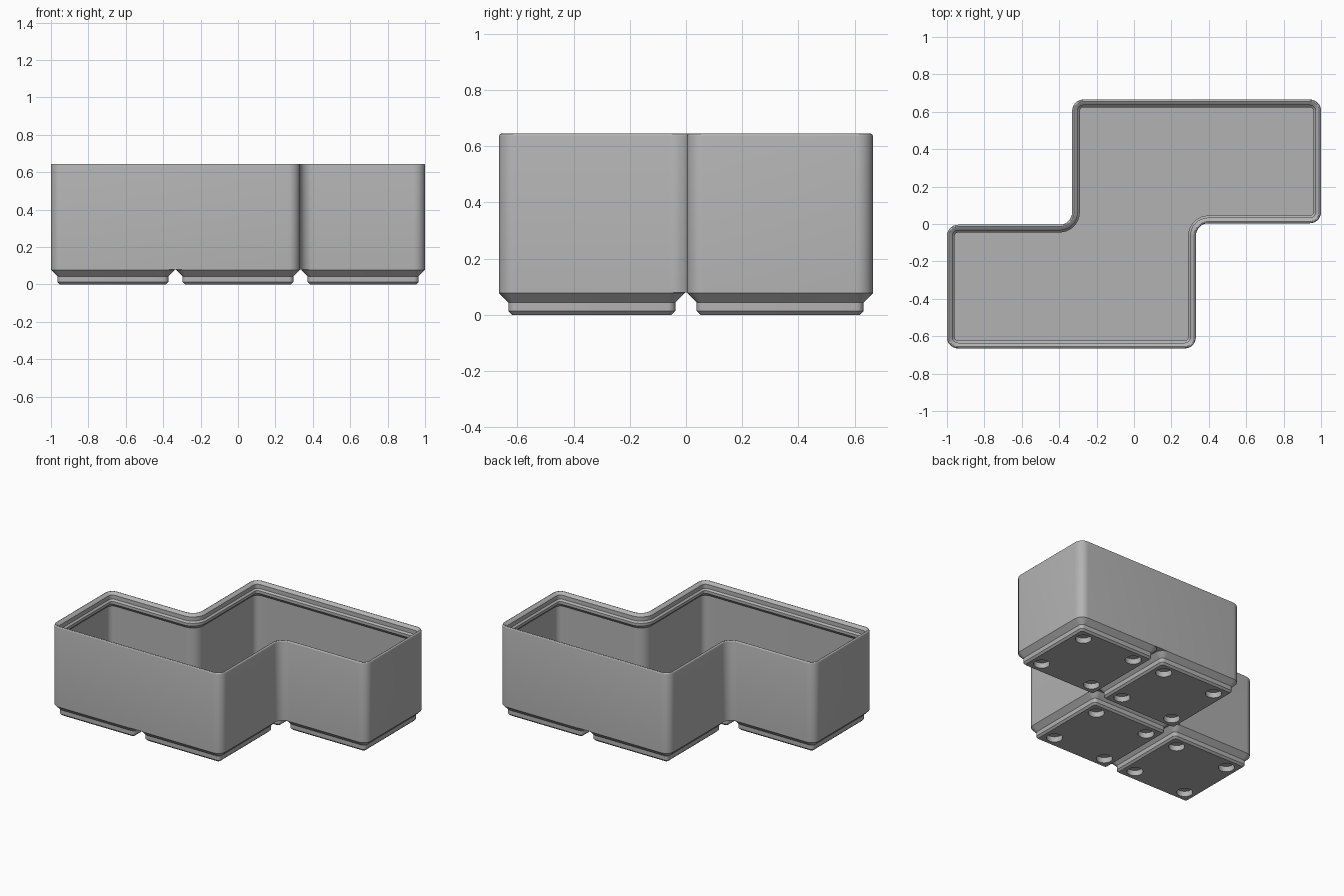
import bpy, bmesh, math
from mathutils import Vector

if "Cube" in bpy.data.objects:
    bpy.data.objects.remove(bpy.data.objects["Cube"], do_unlink=True)

MM = 2 / 125.5            # one millimetre in model units
CELL, GAP = 42 * MM, 0.25 * MM
RADIUS = 3.75 * MM
BASE, TOP, FLOOR = 4.95 * MM, 0.645, 7 * MM
STEPS = 8

grey = bpy.data.materials.new("Grey plastic")
grey.use_nodes = True
grey.diffuse_color = (0.45, 0.45, 0.45, 1)
grey.node_tree.nodes["Principled BSDF"].inputs["Base Color"].default_value = grey.diffuse_color


def outline(corners, inset):
    """Counter-clockwise right-angled outline, moved inward, with rounded corners."""
    pts = []
    for i, c in enumerate(corners):
        c = Vector(c)
        d_in = (c - Vector(corners[i - 1])).normalized()
        d_out = (Vector(corners[(i + 1) % len(corners)]) - c).normalized()
        turn = 1 if d_in.cross(d_out) > 0 else -1
        r = RADIUS - inset if turn > 0 else RADIUS + 2 * GAP + inset
        c = c + (d_out - d_in) * inset * turn
        centre = c + (d_out - d_in) * r
        for k in range(STEPS + 1):
            a = math.pi / 2 * k / STEPS
            pts.append(centre - d_out * r * math.cos(a) + d_in * r * math.sin(a))
    return pts


def loft(name, corners, profile):
    """Closed solid whose rings follow (inset, height) pairs."""
    bm = bmesh.new()
    rings = [[bm.verts.new((p.x, p.y, z)) for p in outline(corners, inset)]
             for inset, z in profile]
    for low, high in zip(rings, rings[1:]):
        for i in range(len(low)):
            bm.faces.new((low[i - 1], low[i], high[i], high[i - 1]))
    bm.faces.new(rings[0][::-1])
    bm.faces.new(rings[-1])
    bmesh.ops.recalc_face_normals(bm, faces=bm.faces)
    mesh = bpy.data.meshes.new(name)
    bm.to_mesh(mesh)
    bm.free()
    mesh.materials.append(grey)
    obj = bpy.data.objects.new(name, mesh)
    bpy.context.collection.objects.link(obj)
    return obj


def select(obj):
    bpy.ops.object.select_all(action="DESELECT")
    obj.select_set(True)
    bpy.context.view_layer.objects.active = obj


def smooth(obj):
    select(obj)
    bpy.ops.object.shade_smooth_by_angle(angle=math.radians(30))


# Stepped bin body: outer wall, rounded rim, stacking lip, inner wall, floor
X, Y, S = 1.5 * CELL - GAP, CELL - GAP, CELL / 2 - GAP
half = [(-X, -Y), (S, -Y), (S, GAP), (X, GAP)]
corners = half + [(-x, -y) for x, y in half]
lip = TOP - 3.6 * MM
rim = 0.6 * MM
profile = [(0, BASE), (0, TOP - rim)]
profile += [(rim * (1 - math.cos(a)), TOP - rim + rim * math.sin(a))
            for a in (math.pi / 6, math.pi / 3, math.pi / 2)]
profile += [(0.8 * MM, TOP - 0.06 * MM), (1.9 * MM, lip + 2.5 * MM),
            (1.9 * MM, lip + 0.7 * MM), (2.6 * MM, lip),
            (2.6 * MM, lip - 1.2 * MM), (0.95 * MM, lip - 2.85 * MM),
            (0.95 * MM, FLOOR)]
smooth(loft("bin_body", corners, profile))

# Foot with two chamfers, tapering toward the ground
square = [(-S, -S), (S, -S), (S, S), (-S, S)]
foot = loft("foot_1", square, [(2.95 * MM, 0), (2.15 * MM, 0.8 * MM),
                               (2.15 * MM, 2.7 * MM), (0, BASE - 0.1 * MM), (0, BASE)])

# Four round magnet holes under the foot
bm = bmesh.new()
for sx in (-1, 1):
    for sy in (-1, 1):
        made = bmesh.ops.create_cone(bm, cap_ends=True, segments=32, radius1=3.25 * MM,
                                     radius2=3.25 * MM, depth=4.8 * MM)
        bmesh.ops.translate(bm, verts=made["verts"], vec=(sx * 13 * MM, sy * 13 * MM, 0))
mesh = bpy.data.meshes.new("hole_cutter")
bm.to_mesh(mesh)
bm.free()
mesh.materials.append(grey)
cutter = bpy.data.objects.new("hole_cutter", mesh)
cutter.hide_render = True
bpy.context.collection.objects.link(cutter)
cut = foot.modifiers.new("magnet_holes", "BOOLEAN")
cut.operation, cut.solver, cut.object = "DIFFERENCE", "EXACT", cutter
select(foot)
bpy.ops.object.modifier_apply(modifier=cut.name)
bpy.data.objects.remove(cutter, do_unlink=True)
smooth(foot)

# One foot under each grid cell
for i, (col, row) in enumerate([(-1, -1), (0, -1), (0, 1), (1, 1)]):
    part = foot if i == 0 else foot.copy()
    part.name = f"foot_{i + 1}"
    part.location = (col * CELL, row * CELL / 2, 0)
    if i:
        bpy.context.collection.objects.link(part)
